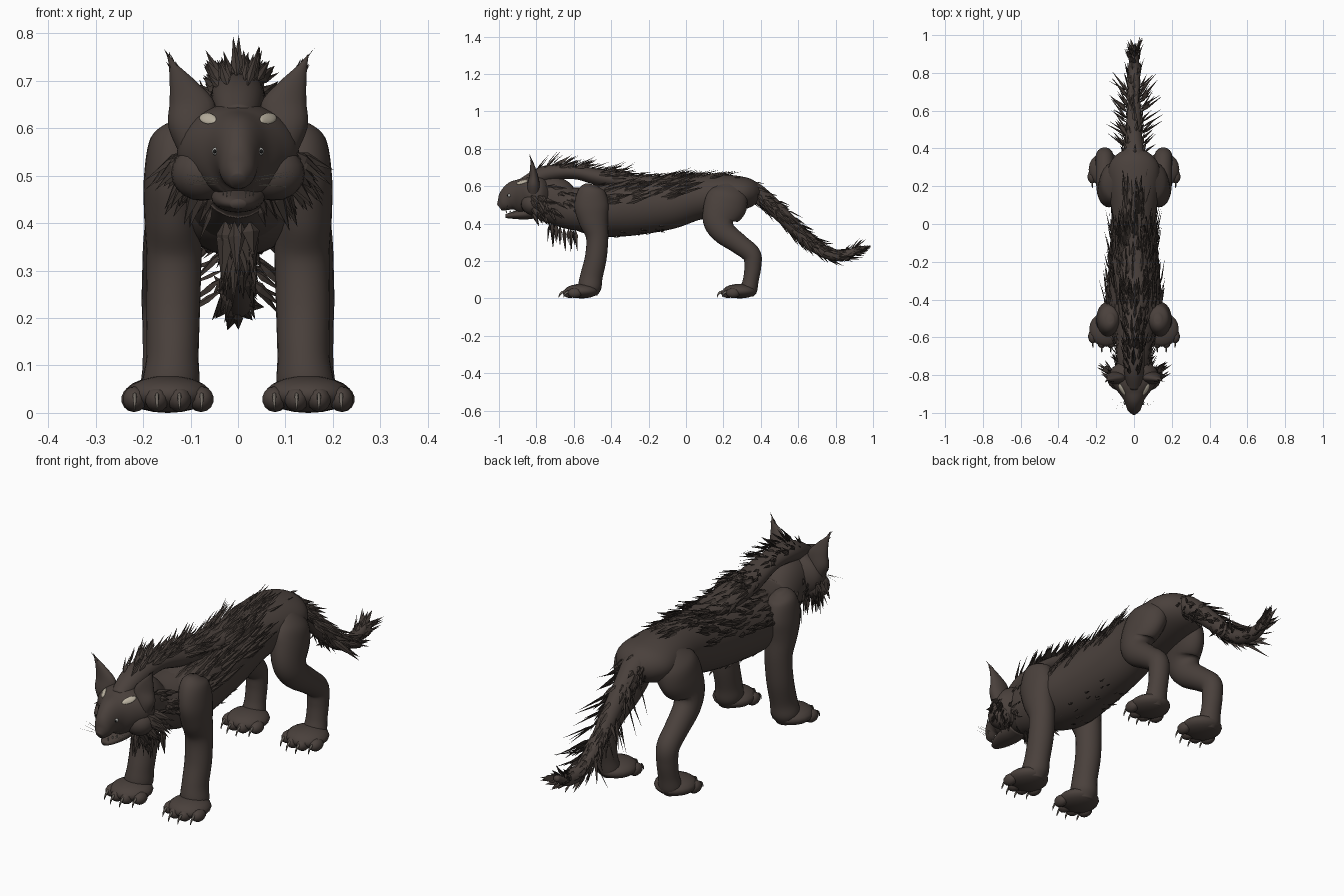
import bpy, bmesh, math, random
from mathutils import Vector, Matrix

random.seed(7)
rnd = random.uniform
X = Vector((1, 0, 0))
UP = math.pi / 2

if "Cube" in bpy.data.objects:
    bpy.data.objects.remove(bpy.data.objects["Cube"], do_unlink=True)


def material(name, r, g, b):
    mat = bpy.data.materials.new(name)
    mat.use_nodes = True
    mat.diffuse_color = (r, g, b, 1)
    bsdf = next(n for n in mat.node_tree.nodes if n.type == "BSDF_PRINCIPLED")
    bsdf.inputs["Base Color"].default_value = (r, g, b, 1)
    return mat


HIDE = material("brown_hide", .068, .052, .045)
HAIR = material("dark_hair", .052, .04, .034)
CREAM = material("cream", .5, .45, .36)
CLAW = material("claw_grey", .16, .14, .12)
EYE = material("eye_grey", .42, .42, .4)
BLACK = material("black", .01, .01, .01)
TOOTH = material("tooth_white", .7, .67, .6)


def finish(bm, name, mat, smooth=True):
    bmesh.ops.recalc_face_normals(bm, faces=bm.faces)
    mesh = bpy.data.meshes.new(name)
    bm.to_mesh(mesh)
    bm.free()
    mesh.materials.append(mat)
    for poly in mesh.polygons:
        poly.use_smooth = smooth
    obj = bpy.data.objects.new(name, mesh)
    bpy.context.collection.objects.link(obj)
    return obj


# Smooth path of sections: x, y, z, half width, half depth
def spline(sections, u):
    last = len(sections) - 1
    f = min(max(u, 0), 1) * last
    i = min(int(f), last - 1)
    t = f - i
    quad = [sections[min(max(i + k, 0), last)] for k in (-1, 0, 1, 2)]
    return [(2 * b + (c - a) * t + (2 * a - 5 * b + 4 * c - d) * t ** 2
             + (3 * b - a - 3 * c + d) * t ** 3) / 2 for a, b, c, d in zip(*quad)]


def surface(sections, u, angle):
    x, y, z, rx, rn = spline(sections, u)
    rx, rn = max(rx, .001), max(rn, .001)
    ahead, behind = spline(sections, u + .01), spline(sections, u - .01)
    along = (Vector(ahead[:3]) - Vector(behind[:3])).normalized()
    n = X.cross(along).normalized()
    c, s = math.cos(angle), math.sin(angle)
    point = Vector((x, y, z)) + X * rx * c + n * rn * s
    return point, (X * c / rx + n * s / rn).normalized(), along


def tube(name, sections, mat=HIDE, sides=24, steps=6):
    bm = bmesh.new()
    count = (len(sections) - 1) * steps
    rings = [[bm.verts.new(surface(sections, i / count, math.tau * k / sides)[0])
              for k in range(sides)] for i in range(count + 1)]
    for low, high in zip(rings, rings[1:]):
        for k in range(sides):
            j = (k + 1) % sides
            bm.faces.new((low[k], low[j], high[j], high[k]))
    bm.faces.new(rings[0])
    bm.faces.new(rings[-1])
    return finish(bm, name, mat)


# Thin oval plate following a tube's surface
def plate(name, sections, centre, size, mat):
    bm = bmesh.new()
    matrix = Matrix.Diagonal((*size, 1, 1))
    bmesh.ops.create_uvsphere(bm, u_segments=16, v_segments=8, radius=1, matrix=matrix)
    for v in bm.verts:
        point, out, _ = surface(sections, centre[0] + v.co.x, centre[1] + v.co.y)
        v.co = point + out * .0045 * v.co.z
    return finish(bm, name, mat)


def ball(name, centre, radii, mat=HIDE, sides=20):
    bm = bmesh.new()
    matrix = Matrix.Translation(centre) @ Matrix.Diagonal((*radii, 1))
    bmesh.ops.create_uvsphere(bm, u_segments=sides, v_segments=sides // 2, radius=1, matrix=matrix)
    return finish(bm, name, mat)


# Leaf-shaped blades used for hair, teeth and whiskers
def blades(name, items, mat=HAIR):
    bm = bmesh.new()
    for root, d, out, length, width in items:
        d = d.normalized()
        side = d.cross(out).normalized() * width
        ridge = side.cross(d) * .5
        mid = root + d * length * .3
        r, l, t, q, tip = [bm.verts.new(p) for p in
                           (root, mid - side, mid + ridge, mid + side, root + d * length)]
        for face in ((r, l, t), (r, t, q), (l, tip, t), (t, tip, q), (r, q, l), (l, q, tip)):
            bm.faces.new(face)
    return finish(bm, name, mat, False)


def fur(name, sections, count, span, angles, flow, lift, drop, length, width, mat=HAIR):
    items = []
    for i in range(count):
        angle = rnd(*angles)
        if i % 2:
            angle = math.pi - angle
        point, out, along = surface(sections, rnd(*span), angle)
        d = along * flow + out * lift * rnd(.6, 1.3) - Vector((0, 0, drop))
        d += Vector((rnd(-1, 1), rnd(-1, 1), rnd(-1, 1))) * .1
        items.append((point - out * .004, d, out, length * rnd(.6, 1.2), width * rnd(.7, 1.3)))
    return blades(name, items, mat)


def centred(*rows):
    return [(0, *row) for row in rows]


# Torso, neck, raised spine and tail
torso = centred((-.62, .47, .06, .09), (-.55, .47, .12, .12), (-.45, .47, .15, .14),
                (-.3, .485, .14, .15), (-.1, .508, .125, .14), (.05, .538, .12, .12),
                (.2, .555, .135, .108), (.3, .563, .135, .09), (.36, .567, .1, .068), (.4, .57, .04, .03))
neck = centred((-.82, .54, .08, .09), (-.72, .53, .09, .125), (-.63, .485, .1, .112), (-.5, .475, .13, .125))
spine = centred((-.86, .61, .04, .04), (-.75, .665, .055, .045), (-.6, .675, .055, .037),
                (-.45, .645, .065, .045), (-.3, .625, .075, .04), (-.1, .622, .065, .03), (.15, .63, .05, .03))
tail = centred((.28, .6, .07, .05), (.36, .575, .06, .05), (.45, .505, .045, .045),
               (.55, .41, .04, .04), (.65, .31, .035, .035), (.75, .245, .032, .032),
               (.85, .232, .028, .028), (.94, .272, .012, .012))
tube("torso", torso, sides=32)
tube("neck", neck)
tube("raised_spine", spine)
tube("tail", tail, sides=16)

# Head and jaw
head = centred((-.998, .487, .016, .02), (-.978, .503, .035, .04), (-.95, .527, .045, .065),
               (-.92, .54, .06, .085), (-.88, .546, .092, .093), (-.83, .552, .125, .1),
               (-.77, .55, .12, .1), (-.72, .55, .06, .06))
jaw = centred((-.965, .44, .016, .01), (-.93, .444, .038, .018), (-.86, .452, .055, .03), (-.8, .465, .055, .035))
tube("head", head, sides=32)
tube("lower_jaw", jaw)

# Face features and ears
teeth, whiskers = [], []
for s, tag in ((1, "left"), (-1, "right")):
    ball(tag + "_cheek", (s * .075, -.82, .505), (.066, .062, .058))
    ball(tag + "_eye", (s * .046, -.945, .551), (.009, .01, .009), EYE, 14)
    ball(tag + "_pupil", (s * .049, -.953, .551), (.004, .004, .004), BLACK, 8)
    plate(tag + "_brow_mark", head, (.6, UP - s * .68), (.09, .14), CREAM)
    ear = [(s * .085, -.815, .53, .03, .03), (s * .098, -.815, .6, .048, .034),
           (s * .097, -.815, .655, .047, .024), (s * .117, -.82, .7, .027, .014),
           (s * .136, -.825, .732, .01, .007), (s * .148, -.832, .755, .001, .001)]
    tube(tag + "_ear", ear, sides=16)
    fur(tag + "_ear_tuft", ear, 6, (.7, .93), (-1, 1), .8, .15, 0, .025, .003)
    for k in range(3):
        teeth.append((Vector((s * (.016 + .008 * k), -.96 + .02 * k, .472)),
                      Vector((0, 0, -1)), X, .02, .004))
    for k in range(5):
        whiskers.append((Vector((s * .036, -.97 + .006 * k, .48 + .004 * k)),
                         Vector((s, rnd(-.1, .4), rnd(-.2, .35))), Vector((0, -1, 0)), .085, .0008))
blades("upper_teeth", teeth, TOOTH)
blades("whiskers", whiskers, CREAM)

# Legs, paws, toes and claws
front = [(.125, -.5, .61, .02, .025), (.132, -.505, .58, .052, .07), (.138, -.505, .5, .06, .092),
         (.138, -.495, .42, .06, .08), (.135, -.475, .33, .058, .06), (.137, -.482, .22, .057, .058),
         (.138, -.505, .12, .055, .06), (.142, -.515, .06, .06, .062), (.145, -.52, .02, .045, .045)]
hind = [(.075, .25, .61, .04, .06), (.1, .235, .56, .068, .1), (.115, .21, .5, .07, .115),
        (.132, .178, .42, .062, .09), (.145, .202, .355, .055, .066), (.152, .285, .29, .05, .054),
        (.155, .35, .235, .048, .05), (.155, .357, .17, .046, .045), (.155, .347, .1, .046, .042),
        (.155, .335, .045, .05, .045), (.155, .33, .015, .03, .03)]
for s, tag in ((1, "left"), (-1, "right")):
    for part, path, px, py in (("front", front, .147, -.558), ("hind", hind, .15, .288)):
        name = tag + "_" + part
        tube(name + "_leg", [(s * row[0], *row[1:]) for row in path])
        ball(name + "_paw", (s * px, py, .039), (.09, .092, .039))
        for k in range(4):
            off = k - 1.5
            tx, ty = s * px + off * .047, py - .066 + abs(off) ** 2 * .013
            ball(f"{name}_toe_{k + 1}", (tx, ty, .029), (.026, .038, .027), sides=14)
            tube(f"{name}_claw_{k + 1}", [(tx, ty - .025, .036, .005, .008), (tx, ty - .043, .032, .004, .007),
                                          (tx, ty - .055, .019, .003, .004), (tx, ty - .059, .006, .001, .001)],
                 CLAW, 8, 2)

# Mane and back hair
fur("mane", spine, 90, (.12, .6), (.6, UP), .85, .5, 0, .1, .01)
fur("mane_lower", spine, 80, (.45, 1), (.1, UP), 1, .22, 0, .13, .011)
fur("back_hair", torso, 200, (.12, .5), (.15, 1.3), 1, .18, -.1, .14, .011)
fur("rump_hair", torso, 36, (.46, .66), (1.1, UP), 1, .08, 0, .12, .01)
fur("nape_hair", neck, 40, (.1, .75), (-.5, .7), .9, .4, 0, .08, .01)

# Cheek ruff, chest tuft and belly tufts
fur("cheek_ruff", head, 64, (.7, .86), (-.9, .0), .5, .7, .5, .095, .016)
fur("throat_ruff", neck, 26, (.05, .4), (-1, -.2), .5, .5, .5, .08, .012)
fur("chest_tuft", neck, 24, (.52, .78), (-UP, -1.25), .08, .2, 1, .12, .017)
fur("belly_tufts", torso, 26, (.2, .42), (-UP, -.7), .9, .25, .1, .04, .008)

# Tail hair and tail tip
fur("tail_hair", tail, 120, (.12, .95), (-UP, UP), 1, .25, 0, .08, .011)
fur("tail_side_spikes", tail, 50, (.18, .68), (-.5, .6), .8, .7, 0, .14, .011)
fur("tail_tip", tail, 26, (.86, .97), (-UP, UP), .8, .4, 0, .07, .011)
